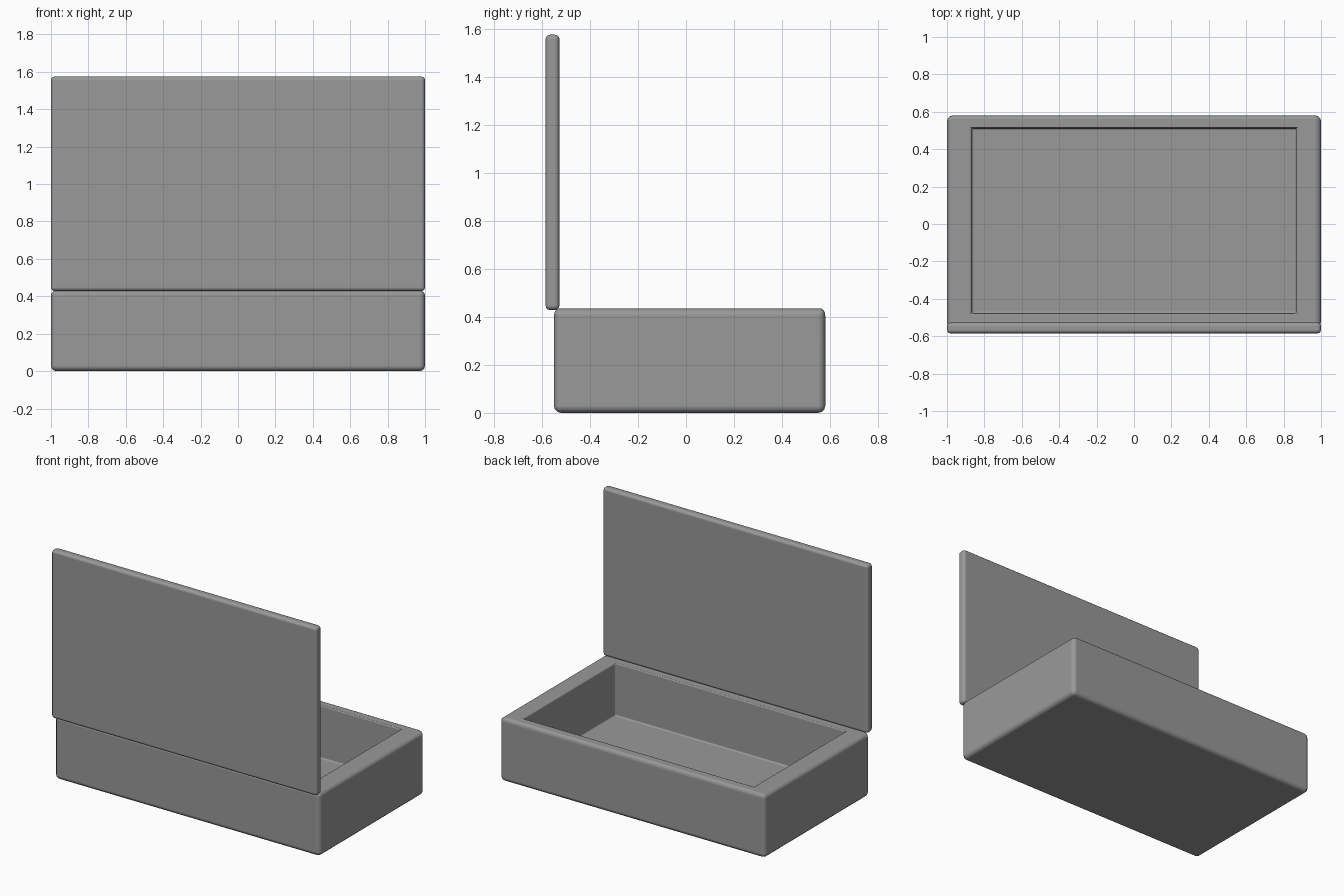
import bpy, bmesh, math

default = bpy.data.objects.get("Cube")
if default:
    bpy.data.objects.remove(default, do_unlink=True)

grey = bpy.data.materials.new("plain_grey")
grey.use_nodes = True
colour = (0.32, 0.32, 0.32, 1)
grey.diffuse_color = colour
grey.node_tree.nodes["Principled BSDF"].inputs["Base Color"].default_value = colour


def block(bm, lo, hi):
    """Add an axis-aligned box between two corners."""
    verts = bmesh.ops.create_cube(bm, size=1)["verts"]
    for v in verts:
        for i in range(3):
            v.co[i] = hi[i] if v.co[i] > 0 else lo[i]


def finish(bm, name, width):
    """Turn the mesh into an object with rounded edges."""
    bmesh.ops.recalc_face_normals(bm, faces=bm.faces)
    mesh = bpy.data.meshes.new(name)
    bm.to_mesh(mesh)
    bm.free()
    mesh.materials.append(grey)
    obj = bpy.data.objects.new(name, mesh)
    bpy.context.collection.objects.link(obj)
    bevel = obj.modifiers.new("rounded_edges", "BEVEL")
    bevel.width = width
    bevel.segments = 3
    bevel.limit_method = "ANGLE"
    bevel.harden_normals = True
    bpy.ops.object.select_all(action="DESELECT")
    obj.select_set(True)
    bpy.context.view_layer.objects.active = obj
    bpy.ops.object.shade_smooth_by_angle(angle=math.radians(40))
    return obj


# Open box: outer block with the top inset and pushed down into a tray
bm = bmesh.new()
block(bm, (-1, -0.55, 0), (1, 0.58, 0.435))
top = max(bm.faces, key=lambda f: f.calc_center_median().z)
bmesh.ops.inset_region(bm, faces=[top], thickness=0.07)
for v in top.verts:
    v.co.x = math.copysign(0.867, v.co.x)
    v.co.y = 0.512 if v.co.y > 0 else -0.477
floor = bmesh.ops.extrude_discrete_faces(bm, faces=[top])["faces"][0]
for v in floor.verts:
    v.co.z = 0.075
box = finish(bm, "box_body", 0.03)
# Keep the tray edges crisper than the outer edges
weights = box.data.attributes.new("bevel_weight_edge", "FLOAT", "EDGE")
for e in box.data.edges:
    inner = all(abs(box.data.vertices[i].co.x) < 0.9 for i in e.vertices)
    weights.data[e.index].value = 0.35 if inner else 1.0
spokes = [e for e in box.data.edges
          if len({abs(box.data.vertices[i].co.x) < 0.9 for i in e.vertices}) == 2]
for e in spokes:
    weights.data[e.index].value = 0.0
box.modifiers["rounded_edges"].limit_method = "WEIGHT"

# Upright lid standing open along the front edge
bm = bmesh.new()
block(bm, (-1, -0.585, 0.428), (1, -0.527, 1.575))
finish(bm, "open_lid", 0.02)
